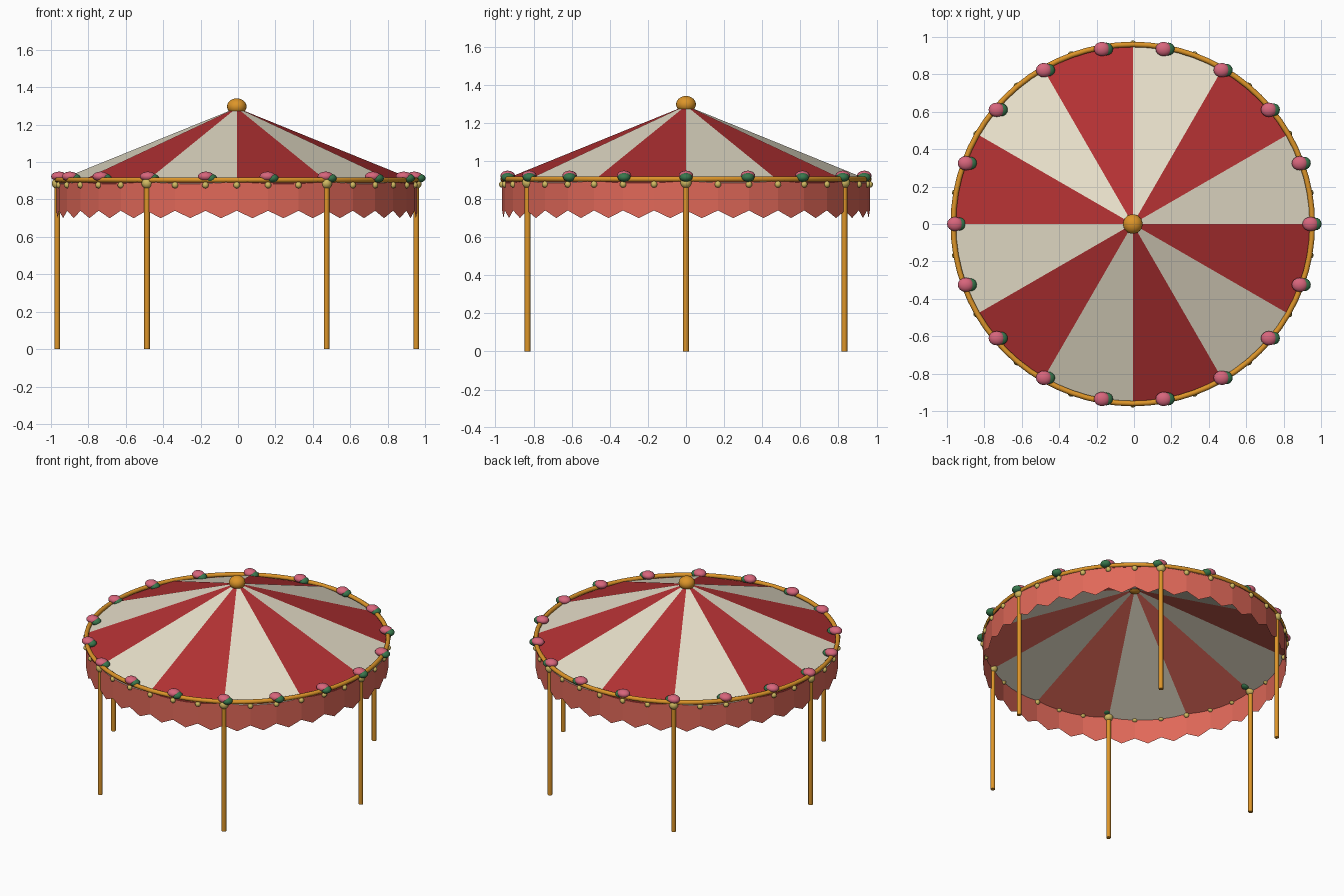
import bpy, bmesh, math
from mathutils import Matrix, Vector

if "Cube" in bpy.data.objects:
    bpy.data.objects.remove(bpy.data.objects["Cube"])

CX = -0.0065          # small shift so the whole model is centred
RIM_Z = 0.905


def material(name, rgb):
    m = bpy.data.materials.new(name)
    m.diffuse_color = (*rgb, 1)
    m.use_nodes = True
    m.node_tree.nodes["Principled BSDF"].inputs["Base Color"].default_value = m.diffuse_color
    return m


RED = material("canvas red", (0.45, 0.031, 0.033))
CREAM = material("canvas cream", (0.80, 0.74, 0.59))
CORAL = material("valance coral", (0.75, 0.14, 0.10))
GOLD = material("gold", (0.72, 0.30, 0.022))
BRASS = material("pale brass", (0.64, 0.49, 0.12))
PINK = material("flower pink", (0.68, 0.13, 0.20))
GREEN = material("leaf green", (0.04, 0.19, 0.075))


def polar(r, deg, z):
    a = math.radians(deg)
    return Vector((CX + r * math.cos(a), r * math.sin(a), z))


def finish(name, bm, mats, smooth=False):
    mesh = bpy.data.meshes.new(name)
    bm.to_mesh(mesh)
    bm.free()
    for m in mats:
        mesh.materials.append(m)
    for p in mesh.polygons:
        p.use_smooth = smooth
    ob = bpy.data.objects.new(name, mesh)
    bpy.context.collection.objects.link(ob)
    return ob


def balls(name, centres, scale, mat, u=16, v=10):
    bm = bmesh.new()
    for c in centres:
        bmesh.ops.create_uvsphere(
            bm, u_segments=u, v_segments=v, radius=1,
            matrix=Matrix.Translation(c) @ Matrix.Diagonal((*scale, 1)))
    return finish(name, bm, [mat], True)


def canopy(name, apex, corner_z, radius, mats, flip=False, steps=6):
    """Twelve flat striped wedges, each trimmed to a round rim."""
    bm = bmesh.new()
    for w in range(12):
        tip = bm.verts.new((CX, 0, apex))
        rim = []
        for s in range(steps + 1):
            phi = -15 + 30 * s / steps
            drop = (apex - corner_z) * math.cos(math.radians(phi)) / math.cos(math.radians(15))
            rim.append(bm.verts.new(polar(radius, 30 * w + 15 + phi, apex - drop)))
        for a, b in zip(rim, rim[1:]):
            f = bm.faces.new((tip, b, a) if flip else (tip, a, b))
            f.material_index = w % 2
    bmesh.ops.remove_doubles(bm, verts=bm.verts, dist=1e-4)
    return finish(name, bm, mats)


# Roof, and its lining with the stripes swapped
canopy("striped_roof", 1.29, 0.897, 0.968, [CREAM, RED])
canopy("roof_lining", 1.277, 0.884, 0.960, [CORAL, CREAM], flip=True)

# Valance: flat hanging panels, each ending in a point
VAL_R = 0.965
bm = bmesh.new()
for i in range(36):
    a, b = 10 * i, 10 * i + 10
    mid = VAL_R * math.cos(math.radians(5))
    pts = [polar(VAL_R, a, 0.90), polar(VAL_R, a, 0.74), polar(mid, a + 5, 0.70),
           polar(VAL_R, b, 0.74), polar(VAL_R, b, 0.90)]
    bm.faces.new([bm.verts.new(p) for p in pts])
bmesh.ops.remove_doubles(bm, verts=bm.verts, dist=1e-4)
bmesh.ops.recalc_face_normals(bm, faces=bm.faces)
finish("valance", bm, [CORAL])

# Gold rim ring
bpy.ops.mesh.primitive_torus_add(
    major_radius=0.96, minor_radius=0.0145, major_segments=72, minor_segments=10,
    location=(CX, 0, RIM_Z))
ring = bpy.context.object
ring.name = "rim_ring"
ring.data.materials.append(GOLD)
bpy.ops.object.shade_smooth()

# Six poles
for i in range(6):
    bpy.ops.mesh.primitive_cylinder_add(
        vertices=12, radius=0.0148, depth=0.9, location=polar(0.96, 60 * i, 0.45))
    pole = bpy.context.object
    pole.name = f"pole_{i + 1}"
    pole.data.materials.append(GOLD)
    bpy.ops.object.shade_smooth_by_angle()

# Pole knobs, hanging beads and roof finial
balls("pole_knobs", [polar(0.96, 60 * i, 0.886) for i in range(6)],
      (0.029, 0.029, 0.029), BRASS)
balls("rim_beads", [polar(0.964, 10 * i, 0.877) for i in range(36) if i % 6],
      (0.0175, 0.0175, 0.0175), BRASS, 12, 8)
balls("roof_finial", [Vector((CX, 0, 1.297))], (0.052, 0.052, 0.044), GOLD, 24, 14)

# Flowers with a leaf beside each one
spots = [polar(0.95, 20 * i, 0) for i in range(18)]
balls("flowers", [p + Vector((0, 0, 0.923)) for p in spots], (0.043, 0.038, 0.026), PINK)
balls("leaves", [p + Vector((0.025, 0, 0.914)) for p in spots], (0.034, 0.034, 0.024), GREEN)
